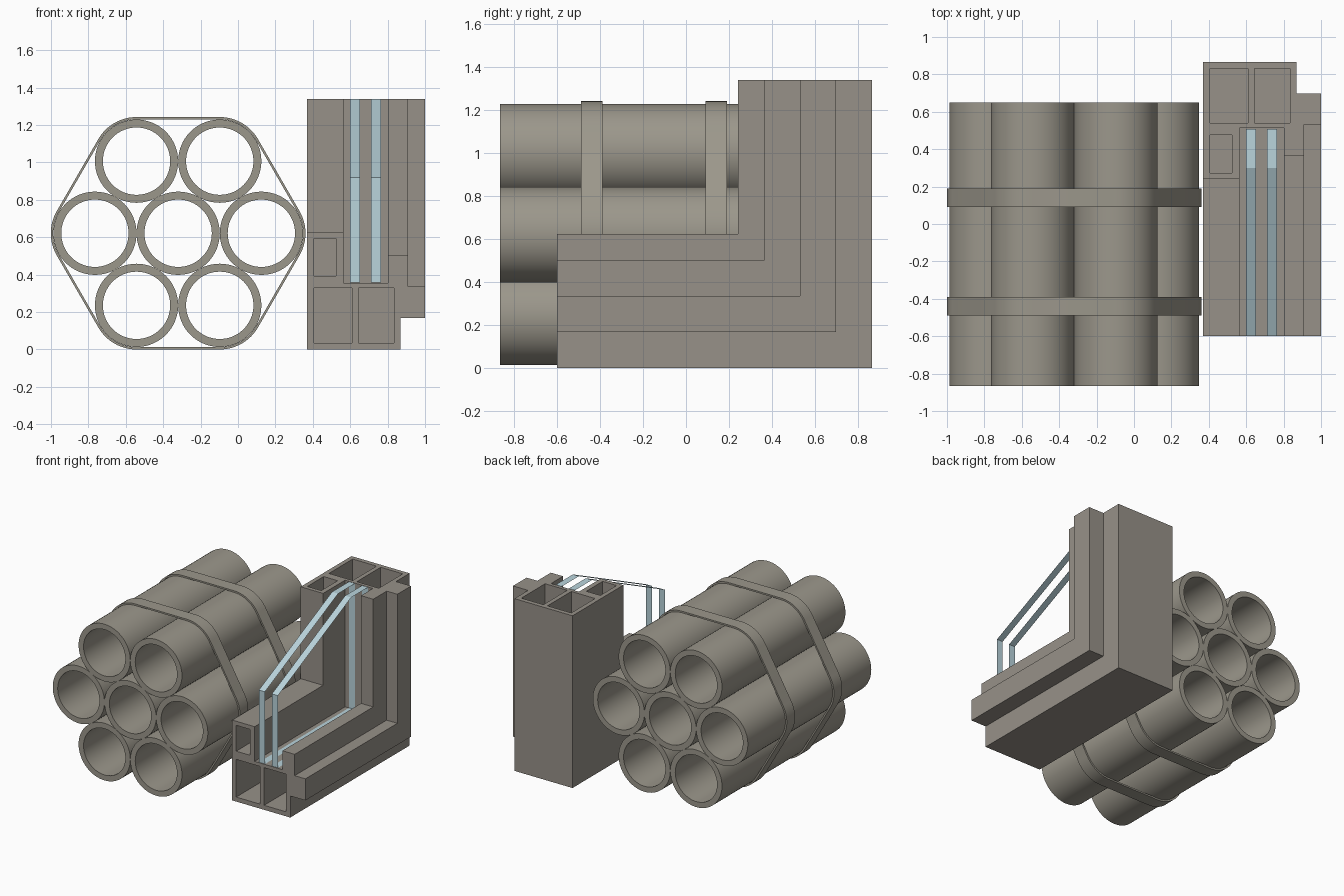
import bpy, bmesh, math
from mathutils import Vector

cube = bpy.data.objects.get("Cube")
if cube:
    bpy.data.objects.remove(cube, do_unlink=True)


def material(name, rgb):
    m = bpy.data.materials.new(name)
    m.use_nodes = True
    color = (*rgb, 1)
    m.diffuse_color = color
    bsdf = m.node_tree.nodes["Principled BSDF"]
    bsdf.inputs["Base Color"].default_value = color
    bsdf.inputs["Roughness"].default_value = 0.7
    return m


frame_grey = material("warm grey frame", (0.31, 0.285, 0.25))
pipe_grey = material("olive grey pipe", (0.33, 0.31, 0.26))
glass_blue = material("pale blue glass", (0.49, 0.66, 0.72))


def finish(bm, name, mat, smooth=False, fix_normals=True):
    if fix_normals:
        bmesh.ops.recalc_face_normals(bm, faces=bm.faces)
    mesh = bpy.data.meshes.new(name)
    bm.to_mesh(mesh)
    bm.free()
    mesh.materials.append(mat)
    ob = bpy.data.objects.new(name, mesh)
    bpy.context.collection.objects.link(ob)
    if smooth:
        bpy.ops.object.select_all(action="DESELECT")
        ob.select_set(True)
        bpy.context.view_layer.objects.active = ob
        bpy.ops.object.shade_smooth_by_angle(angle=math.radians(35))
    return ob


def bridge(bm, a, b):
    """Join two closed rings of vertices with quads."""
    n = len(a)
    for i in range(n):
        j = (i + 1) % n
        bm.faces.new((a[i], a[j], b[j], b[i]))


def tube(name, outer, inner, y0, y1, mat):
    """Hollow band between two matching outlines in (x, z), along y."""
    bm = bmesh.new()
    rings = [[bm.verts.new((x, y, z)) for x, z in outline]
             for outline, y in ((outer, y0), (outer, y1), (inner, y1), (inner, y0))]
    for k in range(4):
        bridge(bm, rings[k], rings[(k + 1) % 4])
    return finish(bm, name, mat, smooth=True)


def circle(r, n=64):
    return [(r * math.cos(math.tau * i / n), r * math.sin(math.tau * i / n))
            for i in range(n)]


# Bundle of seven pipes
CX, CZ, R, BORE = -0.32, 0.621, 0.2225, 0.18
corners = [(2 * R * math.cos(math.radians(60 * k)),
            2 * R * math.sin(math.radians(60 * k))) for k in range(6)]
pipe = tube("pipe_centre", circle(R), circle(BORE), -0.867, 0.65, pipe_grey)
pipe.location = (CX, 0, CZ)
for k, (x, z) in enumerate(corners):
    ob = bpy.data.objects.new(f"pipe_{k + 1}", pipe.data)
    ob.location = (CX + x, 0, CZ + z)
    bpy.context.collection.objects.link(ob)


# Straps: rounded hexagons wrapped round the bundle
def rounded_hexagon(r):
    pts = []
    for k, (x, z) in enumerate(corners):
        for s in range(13):
            a = math.radians(60 * k - 30 + 5 * s)
            pts.append((x + r * math.cos(a), z + r * math.sin(a)))
    return pts


for name, y in (("front_strap", -0.44), ("back_strap", 0.14)):
    strap = tube(name, rounded_hexagon(R + 0.0135), rounded_hexagon(R + 0.001),
                 y - 0.05, y + 0.05, pipe_grey)
    strap.location = (CX, 0, CZ)

# Window frame corner: one hollow section swept round a mitred right angle
BACK, FRONT, TOP = 0.867, -0.6, 1.34
section = [(0.37, 0), (0.87, 0), (0.87, 0.168), (1, 0.168), (1, 0.336),
           (0.908, 0.336), (0.908, 0.502), (0.803, 0.502), (0.803, 0.355),
           (0.563, 0.355), (0.563, 0.625), (0.37, 0.625)]


def rectangle(x0, x1, d0, d1):
    return [(x0, d0), (x1, d0), (x1, d1), (x0, d1)]


chambers = [rectangle(0.405, 0.61, 0.035, 0.328),
            rectangle(0.645, 0.835, 0.035, 0.328),
            rectangle(0.405, 0.525, 0.392, 0.593)]

bm = bmesh.new()
sill_edges, jamb_edges = [], []
for loop in [section] + chambers:
    sill = [bm.verts.new((x, FRONT, d)) for x, d in loop]
    mitre = [bm.verts.new((x, BACK - d, d)) for x, d in loop]
    jamb = [bm.verts.new((x, BACK - d, TOP)) for x, d in loop]
    bridge(bm, sill, mitre)
    bridge(bm, mitre, jamb)
    for ring, store in ((sill, sill_edges), (jamb, jamb_edges)):
        store += [bm.edges.get((ring[i - 1], ring[i])) for i in range(len(ring))]
for edges, normal in ((sill_edges, (0, -1, 0)), (jamb_edges, (0, 0, 1))):
    bmesh.ops.triangle_fill(bm, edges=edges, use_beauty=True, normal=Vector(normal))
finish(bm, "window_frame_corner", frame_grey)

# Two clear panes, shown by their rims only
rim = [(FRONT, 0.358), (0.508, 0.358), (0.508, TOP), (0.3, TOP), (FRONT, 0.92)]
for name, x0, x1 in (("outer_pane_rim", 0.6, 0.652), ("inner_pane_rim", 0.712, 0.764)):
    bm = bmesh.new()
    near = [bm.verts.new((x0, y, z)) for y, z in rim]
    far = [bm.verts.new((x1, y, z)) for y, z in rim]
    bridge(bm, far, near)
    centre = Vector(((x0 + x1) / 2, 0.1, 0.7))
    for f in bm.faces:
        f.normal_update()
        if f.normal.dot(f.calc_center_median() - centre) < 0:
            f.normal_flip()
    finish(bm, name, glass_blue, fix_normals=False)
